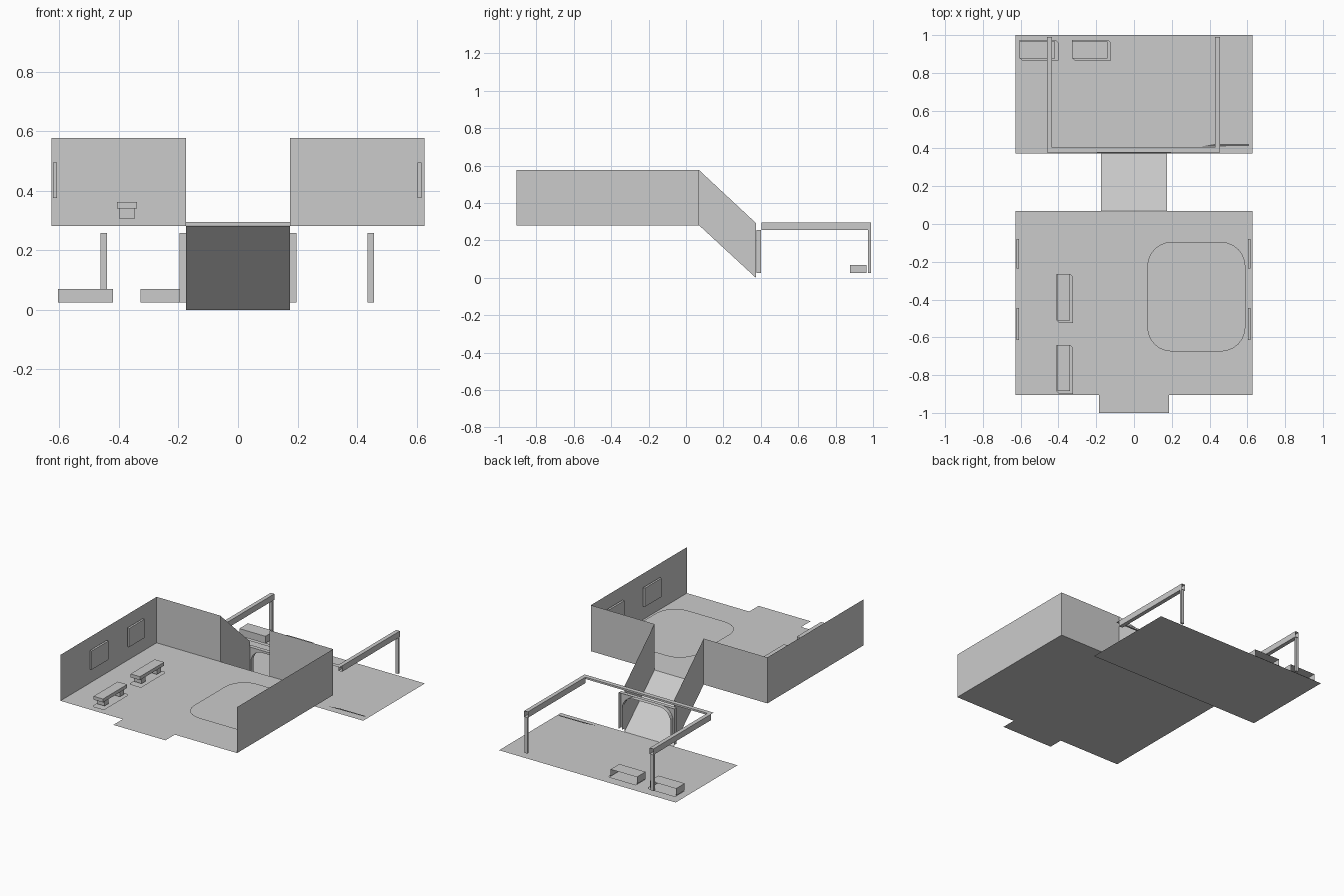
import bpy
import math

cube = bpy.data.objects.get("Cube")
if cube:
    bpy.data.objects.remove(cube, do_unlink=True)


def material(name, value):
    m = bpy.data.materials.new(name)
    m.use_nodes = True
    colour = (value, value, value, 1)
    m.diffuse_color = colour
    m.node_tree.nodes["Principled BSDF"].inputs["Base Color"].default_value = colour
    return m


GREY = material("plain grey", 0.6)
DARK = material("dark grey", 0.12)


def mesh(name, verts, faces, mat=GREY):
    me = bpy.data.meshes.new(name)
    me.from_pydata(verts, [], faces)
    me.materials.append(mat)
    ob = bpy.data.objects.new(name, me)
    bpy.context.collection.objects.link(ob)
    return ob


def sheet(name, verts, mat=GREY):
    return mesh(name, verts, [list(range(len(verts)))], mat)


def flat(name, outline, z, mat=GREY):
    return sheet(name, [(x, y, z) for x, y in outline], mat)


def box(name, x0, x1, y0, y1, z0, z1, leave_open=()):
    """Box whose named sides may be left open."""
    verts = [(x, y, z) for x in (x0, x1) for y in (y0, y1) for z in (z0, z1)]
    sides = {"right": (0, 1, 3, 2), "left": (4, 6, 7, 5), "front": (0, 4, 5, 1),
             "back": (2, 3, 7, 6), "bottom": (0, 2, 6, 4), "top": (1, 5, 7, 3)}
    return mesh(name, verts, [f for k, f in sides.items() if k not in leave_open])


def arc(cx, cy, r, start, steps=6):
    """Quarter circle, counter-clockwise from the start angle in degrees."""
    angles = [math.radians(start + 90 * i / steps) for i in range(steps + 1)]
    return [(cx + r * math.cos(a), cy + r * math.sin(a)) for a in angles]


def contact_plate(name, x0, x1, y0, y1, z, c=0.015):
    """Flat outline with clipped corners under a bench."""
    flat(name, [(x0, y0 + c), (x0 + c, y0), (x1, y0), (x1, y1 - c),
                (x1 - c, y1), (x0, y1)], z)


W, FRONT, BACK = 0.627, -0.905, 0.07      # upper room
GATE, RAMP_END = 0.175, 0.374             # passage
UP, TOP = 0.281, 0.576                    # upper floor and wall heights
LIFT = 0.025                              # furniture height above its floor
PLATE = 0.02                              # floor plate height above its floor

# Upper floor with its front landing
flat("upper_floor", [(-W, FRONT), (-0.185, FRONT), (-0.185, -1), (0.185, -1),
                     (0.185, FRONT), (W, FRONT), (W, BACK), (-W, BACK)], UP)

# Ramp and lower floor
sheet("ramp", [(-GATE, BACK, UP), (GATE, BACK, UP),
               (GATE, RAMP_END, 0), (-GATE, RAMP_END, 0)])
flat("lower_floor", [(-W, RAMP_END), (W, RAMP_END), (W, 1), (-W, 1)], 0)

# Walls and wall panels on both sides
for s, side in ((1, "left"), (-1, "right")):
    sheet(side + "_side_wall", [(s * W, FRONT, UP), (s * W, BACK, UP),
                                (s * W, BACK, TOP), (s * W, FRONT, TOP)])
    sheet(side + "_rear_wall", [(s * W, BACK, UP), (s * GATE, BACK, UP),
                                (s * GATE, BACK, TOP), (s * W, BACK, TOP)])
    sheet(side + "_ramp_wall", [(s * GATE, BACK, UP), (s * GATE, RAMP_END, 0),
                                (s * GATE, RAMP_END, 0.293), (s * GATE, BACK, TOP)])
    x0 = 0.603 if s > 0 else -0.621
    for y0, y1, place in ((-0.235, -0.08, "rear"), (-0.615, -0.445, "front")):
        box(f"{side}_{place}_wall_panel", x0, x0 + 0.013, y0, y1, 0.375, 0.495)

# Rounded mat
x0, x1, y0, y1, r = 0.07, 0.59, -0.675, -0.095, 0.13
flat("floor_mat", arc(x1 - r, y0 + r, r, -90) + arc(x1 - r, y1 - r, r, 0)
     + arc(x0 + r, y1 - r, r, 90) + arc(x0 + r, y0 + r, r, 180), UP + PLATE)

# Upper benches
for y, place in ((-0.51, "rear"), (-0.885, "front")):
    box(place + "_bench_seat", -0.406, -0.339, y, y + 0.245, 0.34, 0.362)
    for k, end in ((0.025, "front"), (0.18, "rear")):
        box(f"{place}_bench_{end}_leg", -0.4, -0.345, y + k, y + k + 0.04,
            UP + LIFT, 0.34)
    contact_plate(place + "_bench_plate", -0.41, -0.322, y - 0.015, y + 0.245, UP + PLATE)

# Arched door frame at the foot of the ramp, hollow towards the back
outer, inner, head, r = 0.197, 0.172, 0.243, 0.08
arch = [(inner, LIFT)] + arc(inner - r, head - r, r, 0) \
    + arc(r - inner, head - r, r, 90) + [(-inner, LIFT)]
n = len(arch)
rim = [(outer, LIFT)] + [(outer, 0.257)] * (n // 2 - 1) \
    + [(-outer, 0.257)] * (n // 2 - 1) + [(-outer, LIFT)]
rings = [(arch, 0.376), (rim, 0.376), (rim, 0.402), (arch, 0.402)]
verts = [(x, y, z) for ring, y in rings for x, z in ring]
faces = [(a * n + i, a * n + i + 1, b * n + i + 1, b * n + i)
         for a, b in ((0, 1), (1, 2), (3, 0)) for i in range(n - 1)]
frame = mesh("arched_door_frame", verts, faces)
weld = frame.modifiers.new("weld", "WELD")
weld.merge_threshold = 0.0005

# Overhead frame: open-ended beams on posts, joined by a cross strip
for x0, side in ((0.43, "left"), (-0.461, "right")):
    box(side + "_beam", x0, x0 + 0.026, 0.404, 0.99, 0.257, 0.295, ("front", "back"))
    x0 += 0.005 if side == "left" else 0
    box(side + "_post", x0, x0 + 0.021, 0.974, 0.988, LIFT, 0.257)
flat("cross_strip", [(-0.461, 0.378), (0.456, 0.378), (0.456, 0.406), (-0.461, 0.406)], 0.295)
sheet("cross_lip", [(-0.461, 0.405, 0.283), (0.456, 0.405, 0.283),
                    (0.456, 0.405, 0.295), (-0.461, 0.405, 0.295)])

# Lower block benches, open at the back and underneath
for x, side in ((-0.605, "right"), (-0.327, "left")):
    box(side + "_block_bench", x, x + 0.186, 0.877, 0.966, LIFT, 0.07, ("back", "bottom"))
    contact_plate(side + "_block_plate", x, x + 0.205, 0.865, 0.975, PLATE)

# Thin dark wedge on the lower floor
flat("floor_wedge", [(0.35, 0.409), (0.61, 0.414), (0.61, 0.424), (0.43, 0.424)],
     0.006, DARK)
